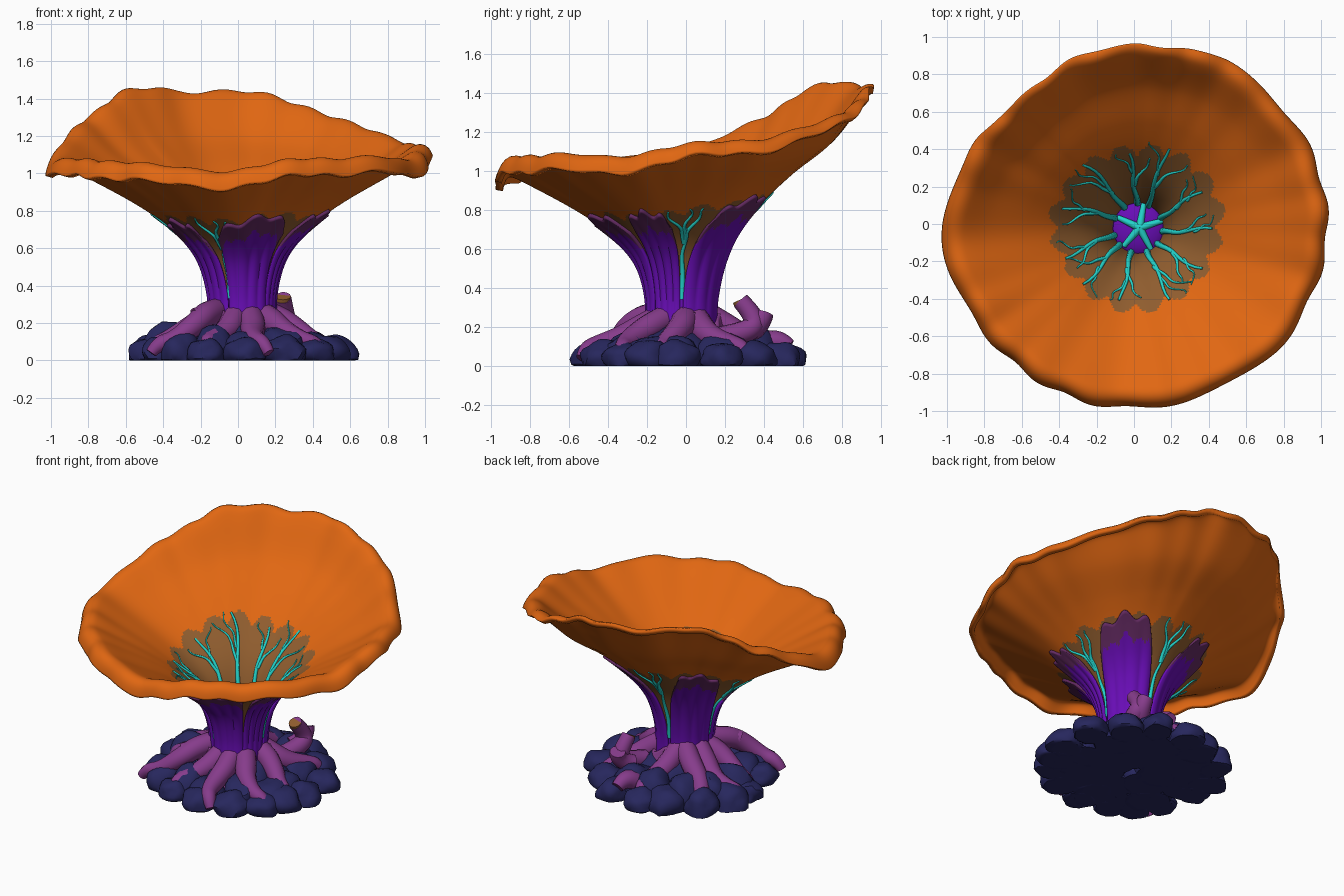
import bpy, bmesh, math, random
from math import sin, cos, pi, radians
from mathutils import Vector, noise

random.seed(4)
cube = bpy.data.objects.get("Cube")
if cube:
    bpy.data.objects.remove(cube)


def material(name, rgb):
    m = bpy.data.materials.new(name)
    m.use_nodes = True
    m.diffuse_color = (*rgb, 1)
    m.node_tree.nodes["Principled BSDF"].inputs["Base Color"].default_value = (*rgb, 1)
    return m


ORANGE = material("orange petal", (.75, .135, .006))
BROWN = material("brown membrane", (.28, .11, .028))
VIOLET = material("violet sepal", (.14, .004, .47))
PLUM = material("plum tip", (.125, .023, .12))
MAUVE = material("mauve root", (.24, .045, .26))
NAVY = material("navy stone", (.02, .02, .11))
CYAN = material("cyan vein", (.017, .66, .6))


def smooth(values, x, wrap=False):
    """Catmull-Rom lookup, x runs 0..1 along the list."""
    n = len(values)
    x *= n if wrap else n - 1
    i = math.floor(x) if wrap else max(0, min(n - 2, math.floor(x)))
    f = x - i
    a, b, c, d = (values[k % n if wrap else max(0, min(n - 1, k))] for k in range(i - 1, i + 3))
    return b + .5 * f * (c - a + f * (2*a - 5*b + 4*c - d + f * (3*(b - c) + d - a)))


# Rim radius and height around the flower, and the bell profile for low and high sides
RIM_R = [1, .99, .97, .97, .95, .93, .9, .93, .99, .97, .95, .95, .95, .95, .98, .99]
RIM_Z = [1.13, 1.17, 1.24, 1.36, 1.43, 1.44, 1.42, 1.25, 1.1, 1.06, 1.06, 1.02, 1.01, 1.07, 1.08, 1.07]
OUT = [0, 0, .05, .15, .33, .52, .76, .93, 1]
LOW = [0, .22, .4, .53, .66, .77, .89, .97, .98]
HIGH = [0, .15, .3, .43, .56, .67, .79, .93, 1]


def bell_point(a, t):
    turn = a / (2 * pi)
    rim_r, rim_z = smooth(RIM_R, turn, True), smooth(RIM_Z, turn, True)
    k = max(0, min(1, (rim_z - 1.05) / .37))
    frill = max(0, t - .45) ** 2 * 3
    r = .17 + smooth(OUT, t) * (rim_r - .17) + .012 * frill * sin(14 * a + 2 * sin(3 * a))
    z = .15 + (smooth(LOW, t) * (1 - k) + smooth(HIGH, t) * k) * (rim_z - .15)
    z += frill * (.014 * sin(9 * a + 1) + .01 * sin(23 * a + sin(5 * a)))
    z -= (.07 - .04 * k) * max(0, (t - .87) / .13) ** 2
    lean = 1 - t
    return Vector((r * cos(a) + .025 * lean, r * sin(a) - .025 * lean, z))


def bell_offset(a, t, d):
    p, e = bell_point(a, t), .004
    normal = (bell_point(a + e, t) - p).cross(bell_point(a, t + e) - p).normalized()
    return p + normal * d


def finish(obj, angle=40):
    bpy.ops.object.select_all(action='DESELECT')
    obj.select_set(True)
    bpy.context.view_layer.objects.active = obj
    bpy.ops.object.shade_smooth_by_angle(angle=radians(angle))


def add_mesh(name, bm, mats):
    mesh = bpy.data.meshes.new(name)
    bm.to_mesh(mesh)
    bm.free()
    for m in mats:
        mesh.materials.append(m)
    obj = bpy.data.objects.new(name, mesh)
    bpy.context.collection.objects.link(obj)
    return obj


def sheet(name, point, nu, nv, closed, mats, rule, thickness):
    """Grid surface over u, v in 0..1, coloured by a rule and thickened inward."""
    bm = bmesh.new()
    cols = nu if closed else nu + 1
    v = [[bm.verts.new(point(i / nu, j / nv)) for j in range(nv + 1)] for i in range(cols)]
    for i in range(nu):
        for j in range(nv):
            n = (i + 1) % cols
            f = bm.faces.new((v[i][j], v[n][j], v[n][j + 1], v[i][j + 1]))
            f.material_index = rule((i + .5) / nu, (j + .5) / nv)
    obj = add_mesh(name, bm, mats)
    solid = obj.modifiers.new("thickness", 'SOLIDIFY')
    solid.thickness, solid.offset = thickness, -1
    finish(obj)
    return obj


def tubes(name, paths, mat, kind='POLY', sides=2):
    """Tapered tubes; every path is a list of (point, radius)."""
    curve = bpy.data.curves.new(name, 'CURVE')
    curve.dimensions, curve.bevel_depth = '3D', 1
    curve.bevel_resolution, curve.use_fill_caps = sides, True
    for path in paths:
        s = curve.splines.new(kind)
        s.points.add(len(path) - 1)
        for q, (p, r) in zip(s.points, path):
            q.co, q.radius = (*p, 1), r
        if kind == 'NURBS':
            s.order_u, s.use_endpoint_u, s.resolution_u = 3, True, 6
    curve.materials.append(mat)
    obj = bpy.data.objects.new(name, curve)
    bpy.context.collection.objects.link(obj)
    finish_selected = bpy.ops.object.select_all(action='DESELECT')
    obj.select_set(True)
    bpy.context.view_layer.objects.active = obj
    bpy.ops.object.convert(target='MESH')
    finish(bpy.context.object, 50)


# Flower bell with scalloped membrane in the throat
def bell_colour(u, t):
    a = u * 2 * pi
    if t < .14:
        return 2
    return 1 if t < .49 + .055 * abs(sin(8 * a)) + .012 * sin(3 * a) else 0


sheet("flower_bell", lambda u, t: bell_point(u * 2 * pi, t), 240, 96, True,
      [ORANGE, BROWN, VIOLET], bell_colour, .036)

# Sepals wrapping the neck: centre angle, half width, length, narrowing
for n, (centre, half, length, narrow) in enumerate([
        (45, 44, .55, .42), (137, 43, .54, .45), (214, 33, .5, .4), (280, 33, .54, .1), (335, 23, .55, .3)]):
    def sepal_point(u, v):
        s = 2 * u - 1
        a = radians(centre + half * s * (1 - narrow * v * v))
        t = v * (length - .09 * abs(s) ** 2 + .02 * cos(3 * pi * s) * v)
        ridge = .008 * abs(sin(2 * pi * s)) * sin(pi * v)
        return bell_offset(a, t, .016 + ridge)
    sheet("sepal_%d" % (n + 1), sepal_point, 32, 40, False, [VIOLET, PLUM],
          lambda u, v: int(v > .8 + .05 * abs(sin(5 * pi * u))), .022)


# Veins on the inside of the throat, forking outward
def vein(a, drift, t0, t1, width, depth, wobble):
    path = []
    for i in range(15):
        f = i / 14
        b = a + drift * f ** 1.3 + .05 * sin(9 * f + wobble) * f
        path.append((bell_offset(b, t0 + (t1 - t0) * f, depth), width * (1 - .65 * f)))
    return path


paths = []
for n in range(11):
    a = radians(33 * n - 5) + random.uniform(-.1, .1)
    end = random.uniform(.48, .55)
    paths.append(vein(a, .1, .1, end, .019, -.037, n))
    paths.append(vein(a + .04, random.choice((-.3, .33)), .34, end - .02, .011, -.038, n + 2))
    paths.append(vein(a + .07, random.choice((-.17, .2)), .41, end + .01, .008, -.038, n + 4))
tubes("inner_veins", paths, CYAN)

# Veins on the outside, showing in the gaps between sepals
paths = []
for gap in (0, 91, 180, 248):
    a = radians(gap)
    paths.append(vein(a, .03, .12, .43, .016, .003, 0))
    for drift in (-.22, .05, .24):
        paths.append(vein(a + .02, drift, .36, .53, .013, .002, drift * 9))
tubes("outer_veins", paths, CYAN)

# Throat floor and its cyan star
bm = bmesh.new()
bmesh.ops.create_uvsphere(bm, u_segments=24, v_segments=12, radius=1)
for v in bm.verts:
    v.co = Vector((v.co.x * .15 + .025, v.co.y * .15 - .025, v.co.z * .06 + .32))
finish(add_mesh("throat_floor", bm, [VIOLET]))
tubes("throat_star", [[(Vector((.03 + r * cos(a), -.02 + r * sin(a), .385 - r * r)), w)
      for r, w in ((0, .022), (.06, .018), (.13, .014))] for a in (.3, 1.4, 2.7, 4, 5.2)], CYAN)

# Roots spreading over the stones: angle, reach, arch height
paths = []
for deg, reach, arch in ((225, .6, .06), (258, .5, 0), (290, .56, 0), (322, .56, .02), (352, .5, .03),
                         (28, .52, 0), (95, .5, 0), (130, .56, .02), (165, .52, 0), (195, .46, .02)):
    path = []
    for f, z, w in ((.2, .27, .065), (.42, .2 + arch, .07), (.62, .14 + arch, .062),
                    (.82, .11, .05), (.95, .09, .042), (1, .04, .03)):
        a = radians(deg) + .16 * sin(5 * f + deg)
        path.append((Vector((reach * f * cos(a), reach * f * sin(a), z)), w))
    paths.append(path)
tubes("roots", paths, MAUVE, 'NURBS', 4)

# Flared collar where the roots meet the neck
sheet("root_collar", lambda u, v: Vector(((.31 - .11 * v ** .5 + .012 * sin(16 * pi * u)) * cos(u * 2 * pi) + .02,
      (.31 - .11 * v ** .5 + .012 * sin(16 * pi * u)) * sin(u * 2 * pi) - .02,
      .08 + v * (.16 + .035 * sin(10 * pi * u)))), 80, 8, True, [MAUVE], lambda u, v: 0, .03)

# Broken stump and side knobs among the roots
tubes("root_stump", [[(Vector((.2, .16, .14)), .06), (Vector((.27, .32, .17)), .06),
                      (Vector((.25, .37, .24)), .052), (Vector((.24, .28, .335)), .045)],
                     [(Vector((.2, .3, .16)), .06), (Vector((.26, .38, .2)), .055), (Vector((.24, .4, .27)), .05)],
                     [(Vector((.12, .4, .1)), .07), (Vector((.14, .46, .15)), .06), (Vector((.15, .53, .1)), .04)],
                     [(Vector((-.14, -.17, .2)), .06), (Vector((-.17, -.24, .25)), .055),
                      (Vector((-.23, -.27, .23)), .05)]], MAUVE, 'NURBS', 4)
tubes("stump_cut", [[(Vector((.24, .287, .325)), .043), (Vector((.24, .279, .342)), .042)]], BROWN, 'POLY', 4)

# Stone mound: lumpy pebbles cut flat on the ground
bm = bmesh.new()
for count, ring, size, height in ((16, .5, .12, .1), (12, .37, .14, .14), (7, .2, .15, .16)):
    for n in range(count):
        a = 2 * pi * (n + random.uniform(-.25, .25)) / count
        d = ring * random.uniform(.93, 1.05)
        sx, sy, sz = (size * random.uniform(.9, 1.15), size * random.uniform(.8, 1.1),
                      height * random.uniform(.8, 1.2))
        made = bmesh.ops.create_icosphere(bm, subdivisions=3, radius=1)["verts"]
        for v in made:
            p = v.co * (1 + .22 * noise.noise(v.co * 1.4 + Vector((n, ring * 40, 0))))
            x, y = p.x * sx + d, p.y * sy
            v.co = Vector((x * cos(a) - y * sin(a) + .02, x * sin(a) + y * cos(a), max(0, p.z * sz + .035)))
finish(add_mesh("stones", bm, [NAVY]), 35)
